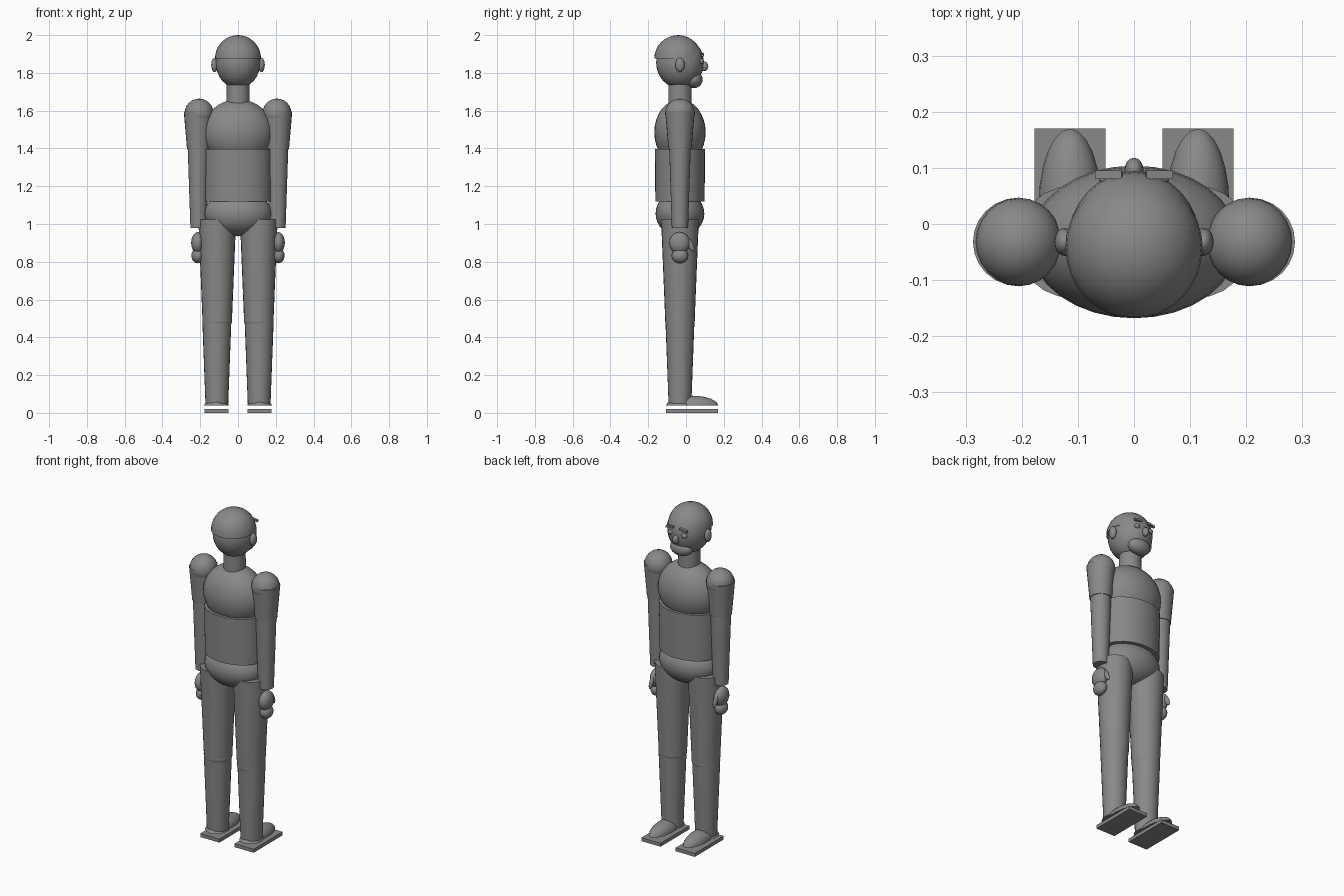
import bpy, math

if "Cube" in bpy.data.objects:
    bpy.data.objects.remove(bpy.data.objects["Cube"])

grey = bpy.data.materials.new("mid_grey")
grey.diffuse_color = (0.25, 0.25, 0.25, 1)
grey.use_nodes = True
grey.node_tree.nodes["Principled BSDF"].inputs["Base Color"].default_value = grey.diffuse_color
Y = -0.032  # body axis, the figure faces +y


def finish(name, angle=40):
    ob = bpy.context.object
    ob.name = name
    ob.data.materials.append(grey)
    bpy.ops.object.transform_apply(location=False, rotation=True, scale=True)
    bpy.ops.object.shade_smooth_by_angle(angle=math.radians(angle))
    return ob


def ball(name, loc, radii, rot=(0, 0, 0), seg=24, half=False):
    bpy.ops.mesh.primitive_uv_sphere_add(segments=seg, ring_count=seg // 2, radius=1, location=loc, rotation=rot)
    ob = bpy.context.object
    if half:  # flatten the lower half into a flat base
        for v in ob.data.vertices:
            v.co.z = max(v.co.z, 0)
    ob.scale = radii
    return finish(name)


def tube(name, x, z0, z1, r0, r1, ry=1.0, seg=24):
    bpy.ops.mesh.primitive_cone_add(vertices=seg, radius1=r0, radius2=r1, depth=z1 - z0,
                                    location=(x, Y, (z0 + z1) / 2))
    bpy.context.object.scale = (1, ry, 1)
    return finish(name)


def box(name, loc, size, rot=(0, 0, 0)):
    bpy.ops.mesh.primitive_cube_add(size=1, location=loc, rotation=rot)
    bpy.context.object.scale = size
    return finish(name, 30)


# Head, cap of hair, face
ball("head", (0, Y, 1.855), (0.118, 0.126, 0.137), seg=32)
ball("hair_cap", (0, -0.042, 1.875), (0.122, 0.126, 0.125), seg=32, half=True)
ball("nose", (0, 0.096, 1.835), (0.017, 0.022, 0.026), seg=16)
ball("chin", (0, 0.042, 1.765), (0.07, 0.046, 0.046))

# Trunk
tube("neck", 0, 1.62, 1.76, 0.062, 0.06)
ball("chest", (0, Y, 1.485), (0.187, 0.136, 0.175), seg=32)
tube("abdomen", 0, 1.12, 1.398, 0.176, 0.18, ry=0.74, seg=32)
ball("pelvis", (0, Y, 1.055), (0.18, 0.129, 0.12), seg=32)

for s, side in ((-1, "left"), (1, "right")):
    # Ear, eye and brow
    ball(side + "_ear", (s * 0.124, Y, 1.842), (0.018, 0.025, 0.038), seg=16)
    ball(side + "_eye", (s * 0.045, 0.081, 1.862), (0.018, 0.014, 0.015), seg=16)
    box(side + "_brow", (s * 0.045, 0.088, 1.897), (0.048, 0.015, 0.012), (0, s * 0.15, 0))

    # Arm
    x = s * 0.209
    ball(side + "_shoulder", (x - s * 0.003, Y, 1.585), (0.077, 0.079, 0.079))
    tube(side + "_upper_arm", x, 1.395, 1.595, 0.061, 0.078)
    tube(side + "_forearm", x, 0.98, 1.4, 0.043, 0.057)
    ball(side + "_palm", (x + s * 0.004, Y - 0.002, 0.9), (0.035, 0.055, 0.057))
    ball(side + "_fingers", (x + s * 0.004, Y, 0.832), (0.034, 0.044, 0.04))
    ball(side + "_thumb", (x + s * 0.004, 0.02, 0.895), (0.012, 0.016, 0.045), (math.radians(28), 0, 0), seg=16)

    # Leg
    x = s * 0.112
    tube(side + "_thigh", x - s * 0.002, 0.49, 1.025, 0.078, 0.1)
    ball(side + "_knee", (x - s * 0.002, Y, 0.49), (0.079, 0.079, 0.06))
    tube(side + "_shin", x, 0.04, 0.49, 0.06, 0.077)

    # Foot and sole
    ball(side + "_heel", (x + s * 0.002, Y, 0.04), (0.065, 0.073, 0.022), half=True)
    ball(side + "_foot", (x + s * 0.002, 0.033, 0.038), (0.056, 0.137, 0.053), half=True)
    box(side + "_sole", (s * 0.114, 0.0325, 0.0105), (0.127, 0.275, 0.021))
